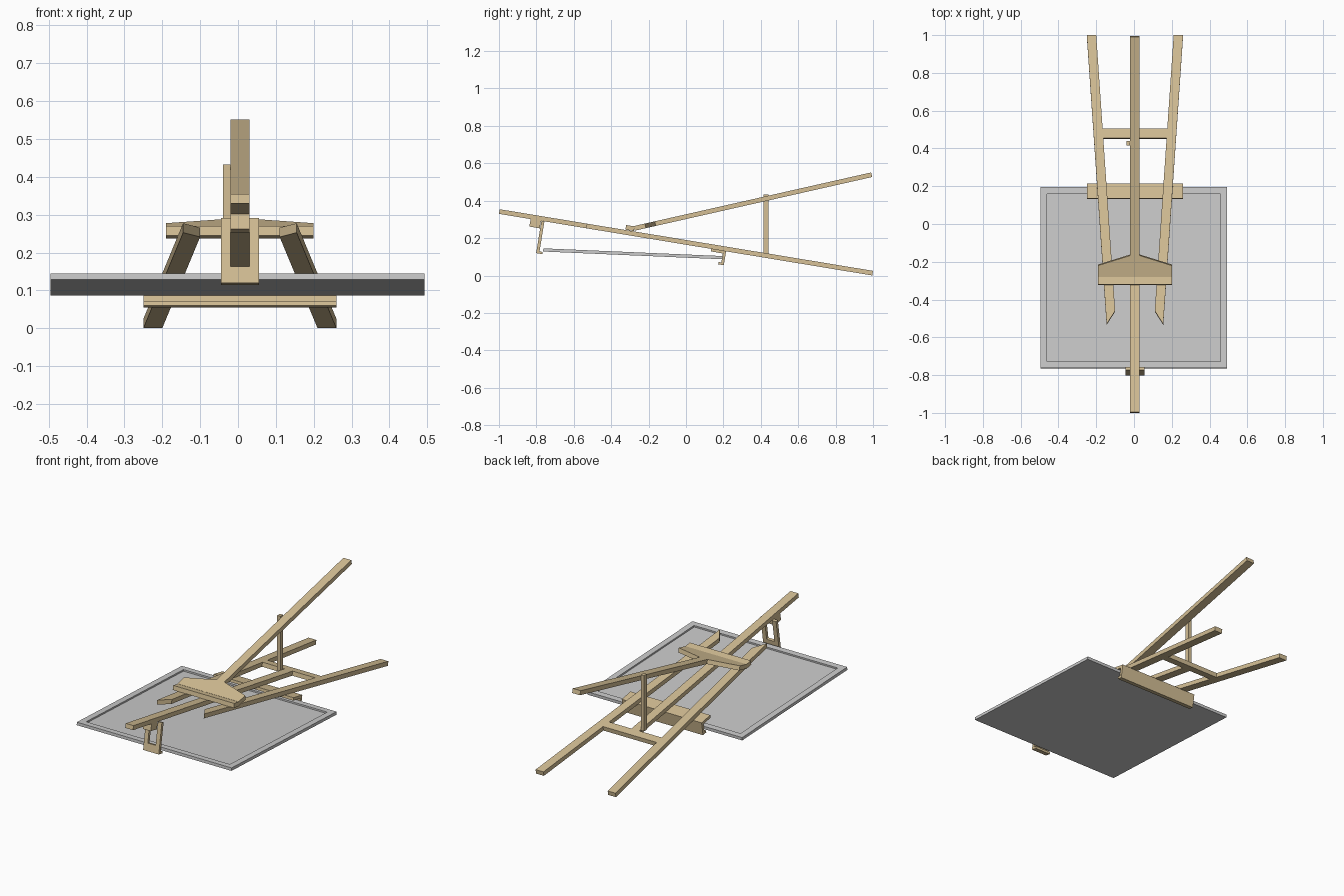
import bpy, bmesh
from mathutils import Vector

if "Cube" in bpy.data.objects:
    bpy.data.objects.remove(bpy.data.objects["Cube"])

CX = 0.005                      # centre line of the wooden easel
SLOPE = -0.165                  # tilt of the main easel plane
wood = bpy.data.materials.new("wood")
wood.diffuse_color = (0.66, 0.52, 0.30, 1)
wood.use_nodes = True
wood.node_tree.nodes["Principled BSDF"].inputs["Base Color"].default_value = wood.diffuse_color


def finish(name, bm, mat=wood):
    bmesh.ops.recalc_face_normals(bm, faces=bm.faces[:])
    me = bpy.data.meshes.new(name)
    bm.to_mesh(me)
    bm.free()
    ob = bpy.data.objects.new(name, me)
    bpy.context.collection.objects.link(ob)
    if mat:
        me.materials.append(mat)
    return ob


def prism(name, pts, offset, mat=wood, rim=0, depth=0):
    """Sweep a flat outline by an offset; optionally recess its first face."""
    bm = bmesh.new()
    a = [bm.verts.new(p) for p in pts]
    b = [bm.verts.new(Vector(p) + Vector(offset)) for p in pts]
    top = bm.faces.new(a)
    bm.faces.new(b[::-1])
    n = len(pts)
    for i in range(n):
        j = (i + 1) % n
        bm.faces.new((a[i], b[i], b[j], a[j]))
    bmesh.ops.recalc_face_normals(bm, faces=bm.faces[:])
    if rim:
        bmesh.ops.inset_region(bm, faces=[top], thickness=rim)
        down = Vector(offset).normalized() * depth
        ext = bmesh.ops.extrude_discrete_faces(bm, faces=[top])["faces"][0]
        bmesh.ops.translate(bm, verts=ext.verts[:], vec=down)
    return finish(name, bm, mat)


def plate(name, outline, height, slope, thick=0.025, **kw):
    """Board with a top-view outline, lying on the plane z = height + slope*y."""
    pts = [(x, y, height + slope * y) for x, y in outline]
    down = Vector((0, slope, -1)).normalized() * thick
    return prism(name, pts, down, **kw)


def rect(x0, x1, y0, y1):
    return [(x0, y0), (x1, y0), (x1, y1), (x0, y1)]


def profile(name, yz, x0, x1):
    """Side-view profile extruded along x."""
    return prism(name, [(x0, y, z) for y, z in yz], (x1 - x0, 0, 0))


# main frame: mast, two splayed legs with angled tips, rung
plate("mast", rect(CX - 0.025, CX + 0.025, -0.996, 0.46), 0.19, SLOPE)
for side, s in (("left", -1), ("right", 1)):
    leg = [(0.205, 1), (0.255, 1), (0.15, -0.53), (0.105, -0.46)]
    plate(side + "_leg", [(CX + s * x, y) for x, y in leg], 0.19, SLOPE)
plate("rung", rect(CX - 0.172, CX + 0.172, 0.455, 0.505), 0.19, SLOPE)

# hinge bar and rear leg with its wide tapered head
plate("hinge_bar", rect(CX - 0.195, CX + 0.195, -0.32, -0.275), 0.217, SLOPE)
half = [(0.195, -0.28), (0.195, -0.22), (0.025, -0.167), (0.025, 0.99)]
outline = [(CX + x, y) for x, y in half] + [(CX - x, y) for x, y in half[::-1]]
plate("rear_leg", outline, 0.3274, 0.226)

# strut that props the rear leg open
prism("strut", [(x, y, 0.112) for x, y in rect(-0.04, -0.02, 0.415, 0.44)], (0, 0, 0.321))

# tray under the legs holding the lower edge of the board
profile("tray", [(0.135, 0.145), (0.215, 0.131), (0.202, 0.055), (0.172, 0.06),
                 (0.174, 0.072), (0.189, 0.07), (0.197, 0.118), (0.133, 0.129)],
        CX - 0.255, CX + 0.255)

# upper clamp: block on the mast, two prongs and a lower lip
profile("clamp_block", [(-0.83, 0.304), (-0.775, 0.295), (-0.782, 0.252), (-0.838, 0.262)],
        CX - 0.025, CX + 0.025)
for side, s in (("left", -1), ("right", 1)):
    profile(side + "_prong", [(-0.773, 0.292), (-0.757, 0.289), (-0.785, 0.118), (-0.801, 0.121)],
            CX + s * 0.025, CX + s * 0.05)
profile("clamp_lip", [(-0.794, 0.163), (-0.778, 0.160), (-0.783, 0.129), (-0.766, 0.126),
                      (-0.768, 0.114), (-0.801, 0.120)], CX - 0.05, CX + 0.05)

# picture board with recessed back
plate("board", rect(-0.495, 0.493, -0.763, 0.195), 0.1125, -0.043, 0.017,
      mat=None, rim=0.05, depth=0.009)
